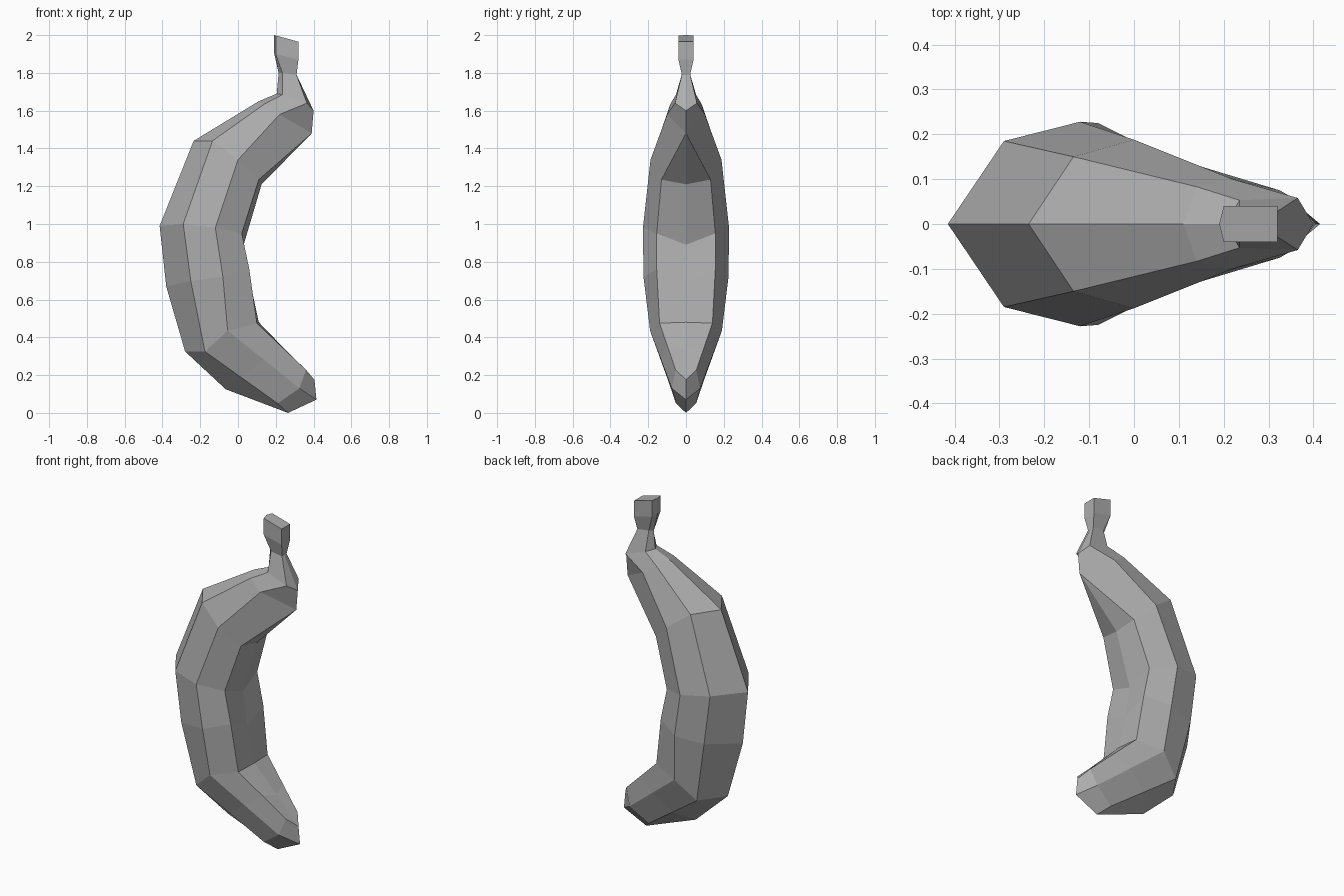
import bpy

if "Cube" in bpy.data.objects:
    bpy.data.objects.remove(bpy.data.objects["Cube"])

# darker grey skin
grey = bpy.data.materials.new("grey_skin")
grey.diffuse_color = (.42, .42, .42, 1)
grey.use_nodes = True
grey.node_tree.nodes["Principled BSDF"].inputs["Base Color"].default_value = grey.diffuse_color


def ring(a, b, c, d, e):
    """Half cross-section: a and e lie on the mirror plane as (x, z), b-d are (x, half width, z)."""
    return [(a[0], 0, a[1])] + [(x, -y, z) for x, y, z in (b, c, d)] + [(e[0], 0, e[1])]


def loft(name, rings, caps):
    """Skin successive half rings plus cap polygons, then mirror across y."""
    verts, faces = [], []

    def add(points):
        ids = []
        for p in points:
            if p not in verts:
                verts.append(p)
            i = verts.index(p)
            if i not in ids:
                ids.append(i)
        if len(ids) > 2:
            faces.append(ids)

    for lo, hi in zip(rings, rings[1:]):
        for i in range(len(lo) - 1):
            add((lo[i], lo[i + 1], hi[i + 1], hi[i]))
    for cap in caps:
        add(cap)
    mesh = bpy.data.meshes.new(name)
    mesh.from_pydata(verts, [], faces)
    mesh.materials.append(grey)
    obj = bpy.data.objects.new(name, mesh)
    bpy.context.collection.objects.link(obj)
    mod = obj.modifiers.new("mirror", 'MIRROR')
    mod.use_axis = (False, True, False)
    mod.use_clip = True
    return obj


# curved fruit body, from blossom end to shoulder
end = ring((.265, .0), (.21, .053, .05), (.325, .075, .13), (.36, .055, .228), (.405, .175))
low = ring((-.28, .325), (-.175, .148, .325), (-.055, .19, .435), (.10, .14, .475), (.11, .48))
# halfway ring with a bulged underside ridge
mid = [tuple((p + q) / 2 for p, q in zip(u, v)) for u, v in zip(end, low)]
mid[0] = (-.065, 0, .125)
shoulder = ring((.205, 1.69), (.235, .053, 1.685), (.365, .058, 1.64), (.40, 0, 1.60), (.40, 1.60))
body = [
    end, mid, low,
    ring((-.38, .67), (-.25, .185, .70), (-.08, .225, .72), (.06, .155, .76), (.065, .69)),
    ring((-.415, .99), (-.29, .185, 1.0), (-.12, .228, .98), (.02, .155, .95), (.03, .89)),
    ring((-.235, 1.44), (-.135, .15, 1.44), (0, .188, 1.34), (.11, .13, 1.235), (.125, 1.21)),
    ring((.11, 1.65), (.14, .083, 1.635), (.22, .1, 1.58), (.39, 0, 1.48), (.39, 1.48)),
    shoulder,
]
nose = (.415, 0, .07)
a, b, c, d, e = end
loft("fruit_body", body, [(a, nose, c, b), (c, nose, e, d)])

# pinched stem with a square slanted top
stem = [
    shoulder,
    ring((.215, 1.80), (.235, .02, 1.80), (.31, .022, 1.79), (.31, 0, 1.79), (.31, 1.79)),
    ring((.19, 1.91), (.20, .04, 1.90), (.32, .04, 1.87), (.32, 0, 1.87), (.32, 1.87)),
    ring((.19, 2.0), (.20, .04, 1.998), (.32, .04, 1.965), (.32, 0, 1.965), (.32, 1.965)),
]
loft("stem", stem, [stem[-1]])
